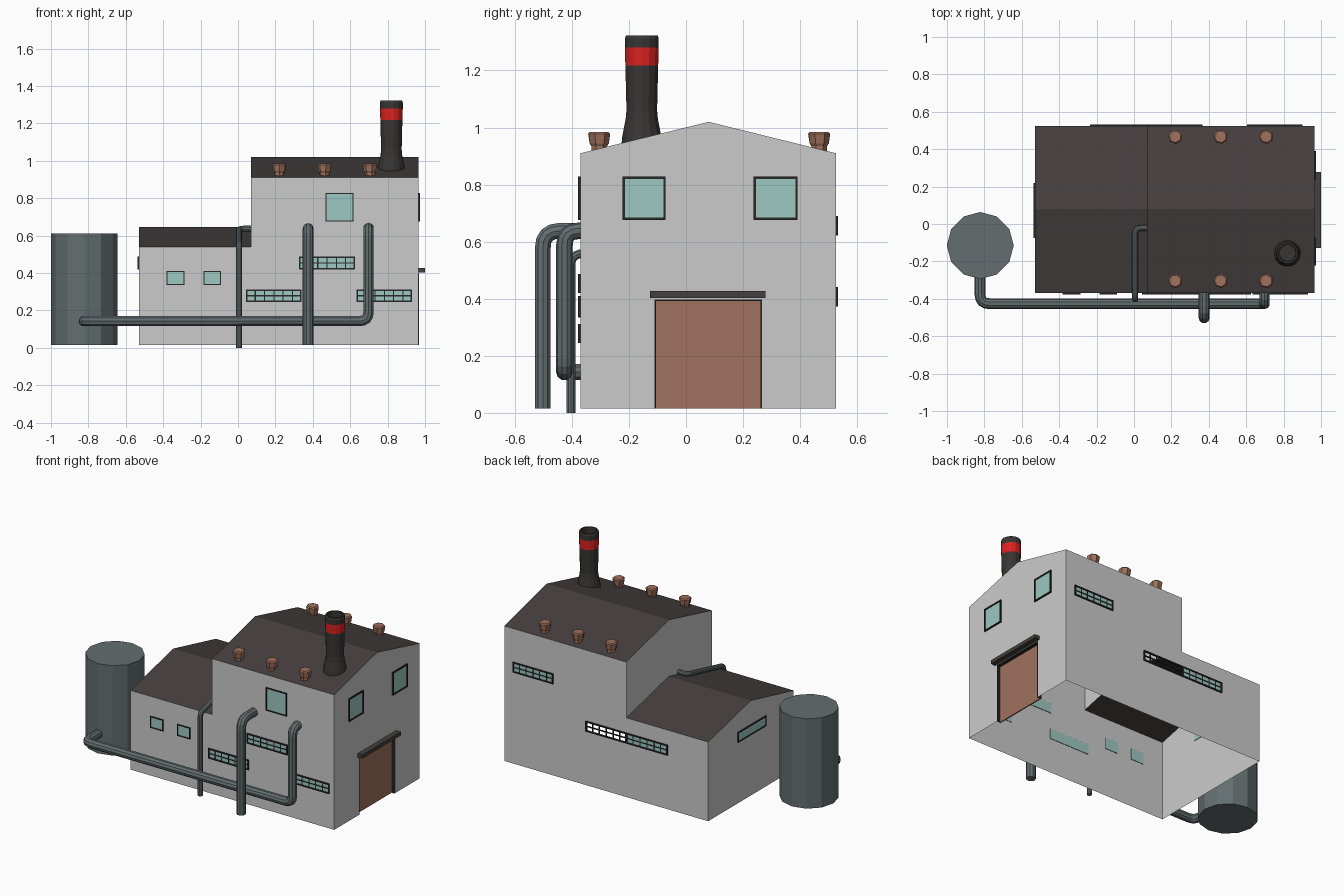
import bpy, bmesh, math
from mathutils import Vector, Matrix

if "Cube" in bpy.data.objects:
    bpy.data.objects.remove(bpy.data.objects["Cube"])

def mat(name, *c):
    m = bpy.data.materials.new(name)
    m.diffuse_color = (*c, 1)
    m.use_nodes = True
    m.node_tree.nodes["Principled BSDF"].inputs["Base Color"].default_value = m.diffuse_color
    return m

WALL = mat("wall_grey", .60, .60, .60)
ROOF = mat("roof_charcoal", .060, .050, .049)
STACK = mat("chimney_dark", .040, .036, .034)
FRAME = mat("frame_black", .022, .020, .020)
GLASS = mat("glass_teal", .34, .58, .54)
RUST = mat("rust_brown", .35, .165, .11)
RED = mat("band_red", .72, .016, .014)
STEEL = mat("steel_grey", .125, .155, .162)

def finish(name, bm, mats, recalc=True):
    if recalc:
        bmesh.ops.recalc_face_normals(bm, faces=bm.faces)
    me = bpy.data.meshes.new(name)
    bm.to_mesh(me)
    bm.free()
    for m in mats:
        me.materials.append(m)
    ob = bpy.data.objects.new(name, me)
    bpy.context.collection.objects.link(ob)
    return ob

def add_box(bm, lo, hi, mi=0):
    lo, hi = Vector(lo), Vector(hi)
    M = Matrix.Translation((lo + hi) / 2) @ Matrix.Diagonal((*[abs(a) for a in hi - lo], 1))
    vs = bmesh.ops.create_cube(bm, size=1, matrix=M)["verts"]
    for f in {f for v in vs for f in v.link_faces}:
        f.material_index = mi

def box(name, lo, hi, m):
    bm = bmesh.new()
    add_box(bm, lo, hi)
    return finish(name, bm, [m])

def lathe(name, x, y, prof, n, mats, rule=None, phase=0):
    """Revolve (radius, z) points; the first and last rings are capped."""
    bm = bmesh.new()
    rings = [[bm.verts.new((x + r * math.cos(phase + 2 * math.pi * i / n),
                            y + r * math.sin(phase + 2 * math.pi * i / n), z))
              for i in range(n)] for r, z in prof]
    for a, b in zip(rings, rings[1:]):
        for i in range(n):
            j = (i + 1) % n
            bm.faces.new((a[i], a[j], b[j], b[i]))
    bm.faces.new(rings[0][::-1])
    bm.faces.new(rings[-1])
    if rule:
        for f in bm.faces:
            f.material_index = rule(f.calc_center_median())
    return finish(name, bm, mats)

# Building shell: open underneath, low wing on the left, tall hall on the right
X0, XM, X1 = -.53, .07, .965
Y0, YM, Y1 = -.37, .08, .525
B, E1, R1, E2, R2 = .015, .54, .645, .91, 1.02      # base, eaves and ridges
bm = bmesh.new()
def face(pts, m=0):
    f = bm.faces.new([bm.verts.new(p) for p in pts])
    f.material_index = m
def on_y(y, pts): face([(x, y, z) for x, z in pts])
def on_x(x, pts): face([(x, y, z) for y, z in pts])

on_y(Y0, [(X0, B), (X1, B), (X1, E2), (XM, E2), (XM, E1), (X0, E1)])
on_y(Y1, [(XM, B), (X0, B), (X0, E1), (XM, E1)])
# tall back wall with the unglazed opening
on_y(Y1, [(X1, B), (XM, B), (XM, .375), (.362, .375), (.362, .44), (XM, .44),
          (XM, E1), (XM, E2), (X1, E2)])
on_x(X0, [(Y1, B), (Y0, B), (Y0, E1), (YM, R1), (Y1, E1)])
on_x(XM, [(Y1, E1), (YM, R1), (Y0, E1), (Y0, E2), (YM, R2), (Y1, E2)])
# right gable with the doorway
on_x(X1, [(Y0, B), (-.11, B), (-.11, .395), (.265, .395), (.265, B), (Y1, B),
          (Y1, E2), (YM, R2), (Y0, E2)])
for xa, xb, e, r in ((X0, XM, E1, R1), (XM, X1, E2, R2)):
    face([(xa, Y0, e), (xb, Y0, e), (xb, YM, r), (xa, YM, r)], 1)
    face([(xb, Y1, e), (xa, Y1, e), (xa, YM, r), (xb, YM, r)], 1)
finish("building_shell", bm, [WALL, ROOF], recalc=False)

# Recessed door, frame and canopy
box("door", (.937, -.11, B), (.945, .265, .395), RUST)
bm = bmesh.new()
add_box(bm, (.937, -.111, B), (.967, -.106, .395))
add_box(bm, (.937, .261, B), (.967, .266, .395))
add_box(bm, (.937, -.111, .392), (.967, .266, .398))
finish("door_frame", bm, [FRAME])
box("door_canopy", (.96, -.127, .403), (1.0, .278, .427), ROOF)

# Windows: glass plate through the wall, frame bars proud of it
SIDES = {"front": (1, Y0, -1), "back": (1, Y1, 1), "left": (0, X0, -1), "right": (0, X1, 1)}
def window(name, side, u0, u1, z0, z1, t=.008, cols=1, glazed=True):
    axis, pos, s = SIDES[side]
    bm = bmesh.new()
    def bar(a, b, c, d, inn, out, mi):
        p = sorted((pos - s * inn, pos + s * out))
        if axis:
            add_box(bm, (a, p[0], c), (b, p[1], d), mi)
        else:
            add_box(bm, (p[0], a, c), (p[1], b, d), mi)
    if glazed:
        bar(u0 + .001, u1 - .001, z0 + .001, z1 - .001, .003, .003, 0)
    o = .008
    bar(u0, u1, z0, z0 + t, .002, o, 1)
    bar(u0, u1, z1 - t, z1, .002, o, 1)
    bar(u0, u0 + t, z0, z1, .002, o, 1)
    bar(u1 - t, u1, z0, z1, .002, o, 1)
    if cols > 1:
        zm = (z0 + z1) / 2
        bar(u0, u1, zm - .003, zm + .003, .002, o - .002, 1)
        for i in range(1, cols):
            u = u0 + (u1 - u0) * i / cols
            bar(u - .003, u + .003, z0, z1, .002, o - .003, 1)
    finish(name, bm, [GLASS, FRAME])

window("front_strip_window_left", "front", .043, .34, .245, .312, cols=6)
window("front_strip_window_right", "front", .634, .931, .245, .312, cols=6)
window("front_strip_window_upper", "front", .327, .625, .42, .487, cols=6)
window("front_large_window", "front", .467, .618, .676, .828, t=.006)
window("front_small_window_left", "front", -.382, -.286, .335, .41, t=.005)
window("front_small_window_right", "front", -.184, -.09, .335, .41, t=.005)
window("right_window_front", "right", -.222, -.071, .676, .828)
window("right_window_back", "right", .237, .391, .676, .828)
window("left_window", "left", -.075, .22, .42, .487, t=.006)
window("back_strip_window_glazed", "back", -.235, .067, .373, .442, cols=6)
window("back_strip_window_open", "back", .067, .366, .373, .442, cols=6, glazed=False)
window("back_strip_window_upper", "back", .605, .9, .622, .69, cols=6)

# Chimney with red band and open top
lathe("chimney", .82, -.155,
      [(.074, .92), (.071, .965), (.058, 1.03), (.055, 1.06), (.059, 1.218), (.061, 1.28),
       (.061, 1.312), (.057, 1.323), (.047, 1.323), (.044, 1.2)],
      14, [STACK, RED],
      lambda c: int(1.22 < c.z < 1.279 and math.hypot(c.x - .82, c.y + .155) > .053))

# Roof vents
for row, y in (("front", -.304), ("back", .467)):
    for i, x in enumerate((.22, .463, .706)):
        lathe(f"roof_vent_{row}_{i + 1}", x, y,
              [(.027, .895), (.028, .935), (.034, .945), (.039, .978), (.032, .985)],
              7, [RUST], phase=.3 + i)

# Storage tank
lathe("storage_tank", -.822, -.115, [(.179, B), (.179, .61)], 12, [STEEL])

# Pipes: straight runs with rounded elbows
def pipe(name, pts, r, bend):
    pts = [Vector(p) for p in pts]
    path = [pts[0]]
    for a, b, c in zip(pts, pts[1:], pts[2:]):
        p = b + (a - b).normalized() * bend
        q = b + (c - b).normalized() * bend
        for k in range(5):
            t = k / 4
            path.append(p * (1 - t) ** 2 + b * (2 * t * (1 - t)) + q * t * t)
    path.append(pts[-1])
    cu = bpy.data.curves.new(name + "_path", "CURVE")
    cu.dimensions = "3D"
    cu.bevel_depth, cu.bevel_resolution, cu.use_fill_caps = r, 3, True
    sp = cu.splines.new("POLY")
    sp.points.add(len(path) - 1)
    for s, p in zip(sp.points, path):
        s.co = (*p, 1)
    sp.use_smooth = False
    tmp = bpy.data.objects.new(name + "_path", cu)
    bpy.context.collection.objects.link(tmp)
    bpy.context.view_layer.update()
    me = bpy.data.meshes.new_from_object(tmp.evaluated_get(bpy.context.evaluated_depsgraph_get()))
    bpy.data.objects.remove(tmp)
    me.name = name
    me.materials.clear()
    me.materials.append(STEEL)
    bpy.context.collection.objects.link(bpy.data.objects.new(name, me))

pipe("tank_pipe", [(-.823, -.25, .143), (-.823, -.426, .143), (.698, -.426, .143),
                   (.698, -.426, .638), (.698, -.36, .638)], .029, .05)
pipe("ground_pipe", [(.375, -.502, B), (.375, -.502, .638), (.375, -.36, .638)], .029, .06)
pipe("roof_drain_pipe", [(.006, -.403, 0), (.006, -.403, .55), (.006, -.022, .637),
                         (.08, -.022, .637)], .016, .03)
